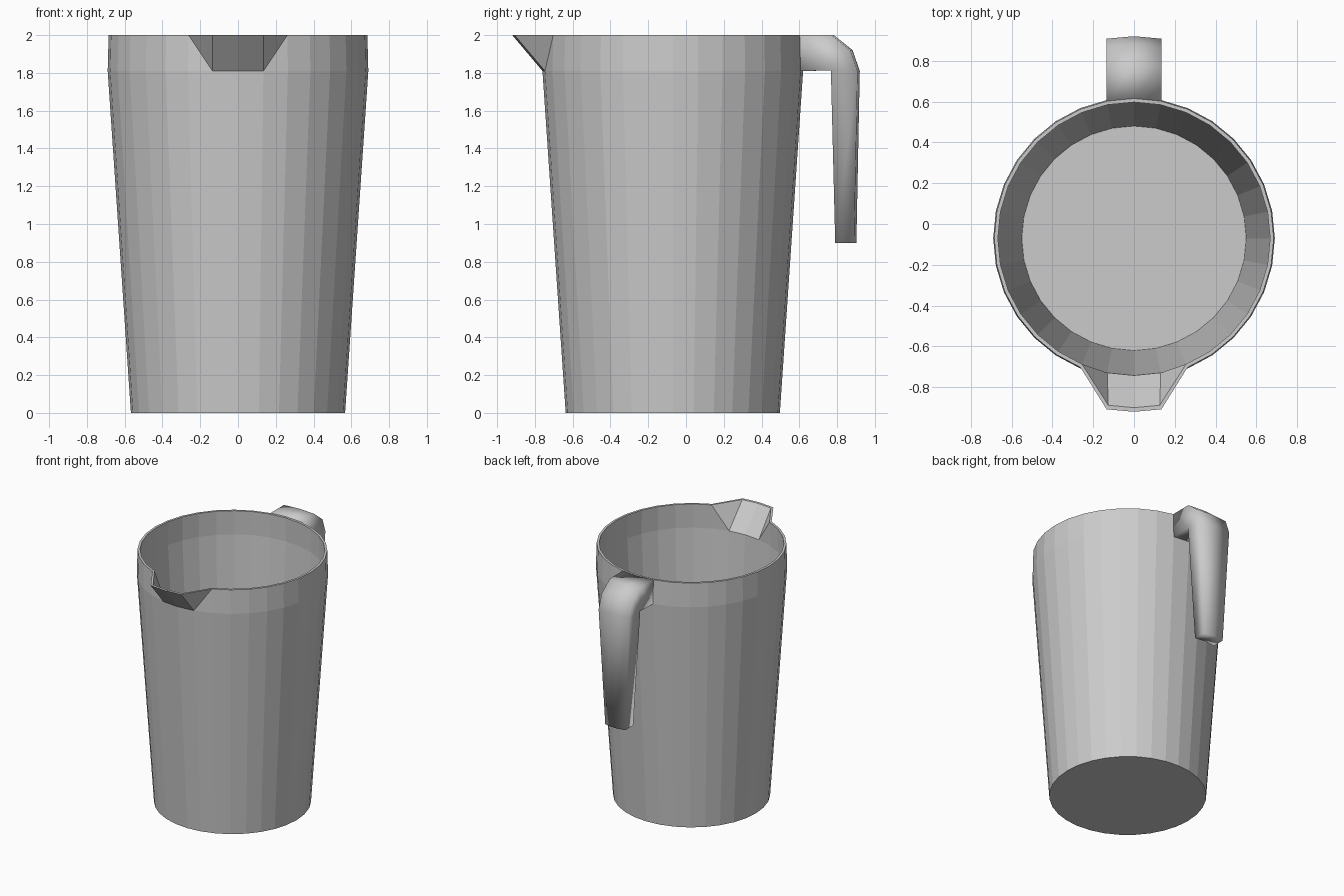
import bpy, bmesh
from math import sin, cos, radians

if "Cube" in bpy.data.objects:
    bpy.data.objects.remove(bpy.data.objects["Cube"])

CY = -0.07      # jug axis in y
SEG = 32
WALL = 0.018


def finish(bm, name, smooth):
    bmesh.ops.remove_doubles(bm, verts=bm.verts, dist=1e-4)
    bmesh.ops.recalc_face_normals(bm, faces=bm.faces)
    for f in bm.faces:
        f.smooth = smooth
    mesh = bpy.data.meshes.new(name)
    bm.to_mesh(mesh)
    bm.free()
    obj = bpy.data.objects.new(name, mesh)
    bpy.context.collection.objects.link(obj)
    return obj


def bridge(bm, a, b):
    n = len(a)
    for i in range(n):
        j = (i + 1) % n
        bm.faces.new((a[i], a[j], b[j], b[i]))


# Jug body: tapered 32-sided wall, inside and out; ring vertex 0 faces -y
profile = [(0.567, 0), (0.69, 1.81), (0.685, 2.0),
           (0.685 - WALL, 2.0), (0.69 - WALL, 1.81), (0.55, 0.02)]
bm = bmesh.new()
rings = []
for r, z in profile:
    angles = [radians(360 / SEG * i) for i in range(SEG)]
    rings.append([bm.verts.new((r * sin(a), CY - r * cos(a), z)) for a in angles])

# Pouring lip: pull the three front rim points forward
for ring, x, y in ((rings[2], 0.134, -0.92), (rings[3], 0.126, -0.90)):
    ring[0].co = (0, y, 2)
    ring[1].co = (x, y + 0.012, 2)
    ring[-1].co = (-x, y + 0.012, 2)

for a, b in zip(rings, rings[1:]):
    bridge(bm, a, b)
bm.faces.new(rings[0])
bm.faces.new(rings[-1])

# Crease the lip's side quads from the lip root to the rim
for low, top in ((rings[1], rings[2]), (rings[4], rings[3])):
    for near, far in ((1, 2), (-1, -2)):
        bmesh.ops.connect_verts(bm, verts=[low[near], top[far]])
finish(bm, "jug_body", False)

# Handle: sections as (inner y, z), (outer y, z), half width
sections = [((0.606, 1.81), (0.602, 2.0), 0.134),
            ((0.767, 1.813), (0.77, 2.0), 0.134),
            ((0.767, 1.813), (0.87, 1.92), 0.134),
            ((0.767, 1.813), (0.908, 1.81), 0.134),
            ((0.79, 0.90), (0.89, 0.90), 0.088)]
BOW = 0.012     # centre line stands slightly further out
bm = bmesh.new()
loops = []
for (iy, iz), (oy, oz), w in sections:
    pts = [(-w, oy, oz), (0, oy + BOW, oz), (w, oy, oz),
           (w, iy, iz), (0, iy + BOW, iz), (-w, iy, iz)]
    loops.append([bm.verts.new(p) for p in pts])
for a, b in zip(loops, loops[1:]):
    bridge(bm, a, b)
bm.faces.new(loops[0])
bm.faces.new(loops[-1])
finish(bm, "handle", True)
